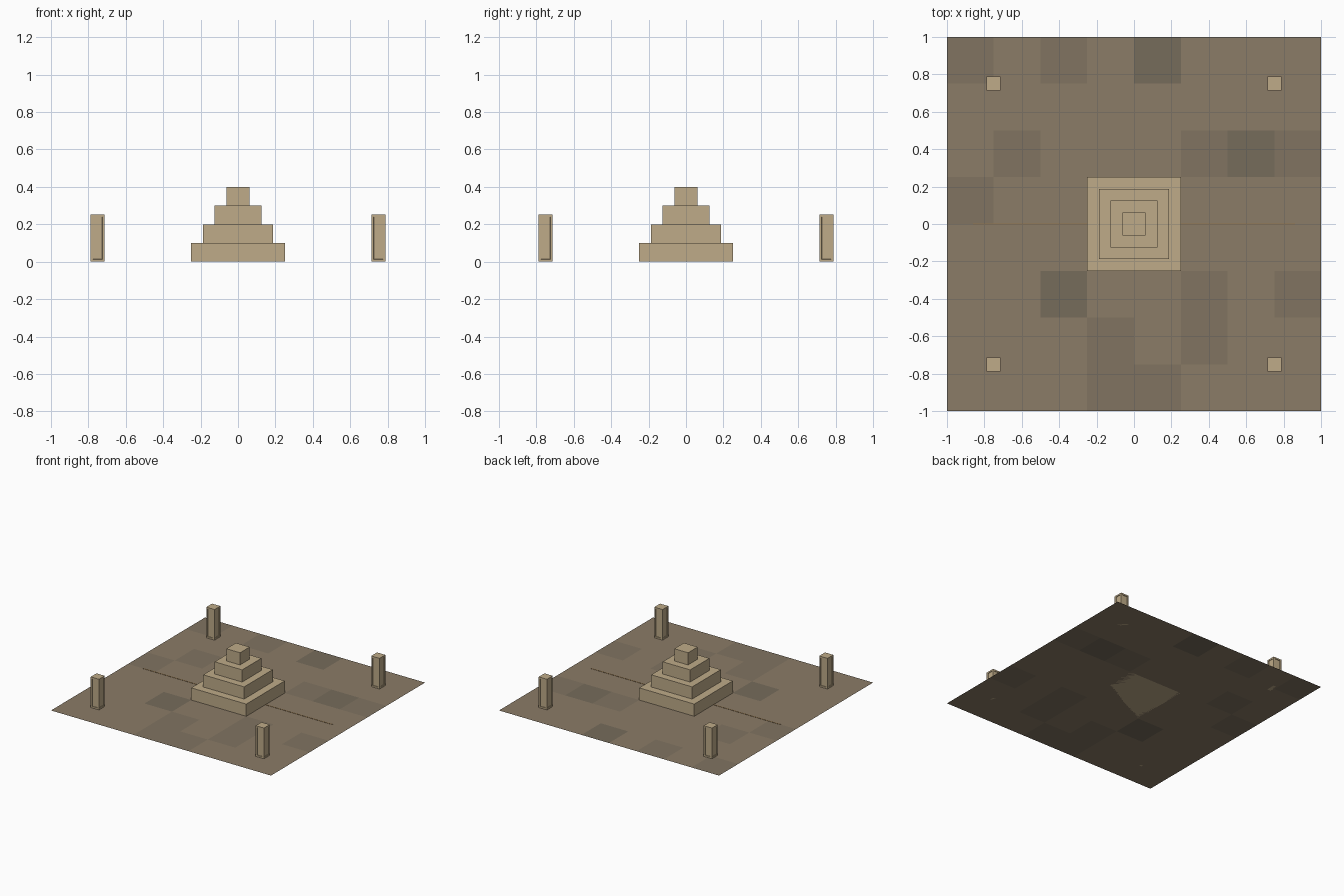
import bpy, bmesh
from mathutils import Vector

if "Cube" in bpy.data.objects:
    bpy.data.objects.remove(bpy.data.objects["Cube"])


def material(name, rgb):
    m = bpy.data.materials.new(name)
    m.diffuse_color = (*rgb, 1)
    m.use_nodes = True
    m.node_tree.nodes["Principled BSDF"].inputs["Base Color"].default_value = m.diffuse_color
    return m


STONE = material("sandstone", (0.52, 0.41, 0.25))
GROUND = material("ground", (0.26, 0.20, 0.135))
GROUND_MID = material("ground_mid", (0.22, 0.175, 0.12))
GROUND_DARK = material("ground_dark", (0.18, 0.15, 0.105))
LINE = material("path_line", (0.30, 0.19, 0.08))


def finish(name, bm, *mats):
    mesh = bpy.data.meshes.new(name)
    bm.to_mesh(mesh)
    bm.free()
    for m in mats:
        mesh.materials.append(m)
    ob = bpy.data.objects.new(name, mesh)
    bpy.context.collection.objects.link(ob)
    return ob


def box_bmesh(center, size):
    bm = bmesh.new()
    bmesh.ops.create_cube(bm, size=1)
    bmesh.ops.scale(bm, vec=size, verts=bm.verts)
    bmesh.ops.translate(bm, vec=center, verts=bm.verts)
    return bm


# Paved ground: eight by eight flat slabs, some of them darker
bm = bmesh.new()
bmesh.ops.create_grid(bm, x_segments=8, y_segments=8, size=1)
dark = {(4, 7), (6, 5), (2, 2)}
mid = {(3, 0), (3, 1), (5, 1), (5, 2), (5, 5), (7, 2), (4, 0), (1, 5), (0, 7), (2, 7), (0, 4), (7, 5)}
for f in bm.faces:
    c = f.calc_center_median()
    cell = (int((c.x + 1) * 4), int((c.y + 1) * 4))
    f.material_index = 2 if cell in dark else 1 if cell in mid else 0
    if f.normal.z < 0:
        f.normal_flip()
finish("paved_ground", bm, GROUND, GROUND_MID, GROUND_DARK)

# Stepped pyramid
for i, width in enumerate((0.5, 0.372, 0.25, 0.125)):
    finish(f"pyramid_tier_{i + 1}", box_bmesh((0, 0, 0.05 + i * 0.1), (width, width, 0.1)), STONE)

# Thin inlaid line on each side of the pyramid
for side, sx in (("left", -1), ("right", 1)):
    finish(f"path_line_{side}", box_bmesh((sx * 0.555, 0, 0.001), (0.61, 0.008, 0.002)), LINE)

# Corner pillars with shallow sunken panels
for sx in (-1, 1):
    for sy in (-1, 1):
        bm = box_bmesh((sx * 0.75, sy * 0.75, 0.126), (0.075, 0.075, 0.252))
        sides = [f for f in bm.faces if abs(f.normal.z) < 0.5]
        bmesh.ops.inset_individual(bm, faces=sides, thickness=0.018, depth=0)
        for f in sides:
            n = Vector(f.normal)
            bmesh.ops.inset_individual(bm, faces=[f], thickness=0.001, depth=0)
            bmesh.ops.translate(bm, vec=n * -0.004, verts=f.verts)
        finish(f"pillar_{'right' if sx > 0 else 'left'}_{'back' if sy > 0 else 'front'}", bm, STONE)
